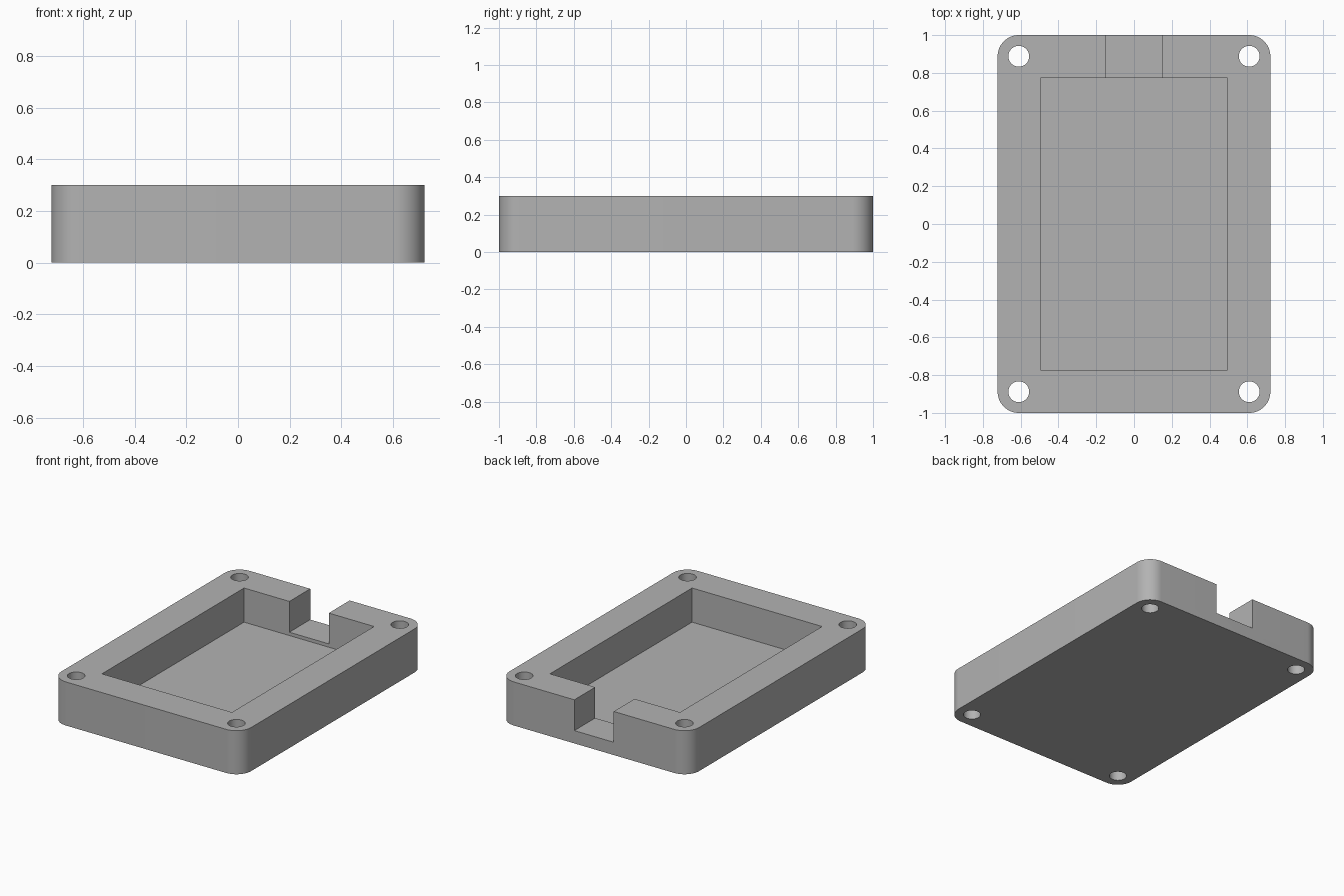
import bpy
import bmesh
from math import cos, sin, pi, radians

if "Cube" in bpy.data.objects:
    bpy.data.objects.remove(bpy.data.objects["Cube"], do_unlink=True)

HALF_X, HALF_Y, HEIGHT = 0.722, 1.0, 0.3
HOLE_X, HOLE_Y, HOLE_R = 0.61, 0.888, 0.055
CORNER_R = HALF_X - HOLE_X
POCKET_X, POCKET_Y, POCKET_FLOOR = 0.495, 0.773, 0.065
NOTCH_X, NOTCH_FLOOR = 0.15, 0.088

grey = bpy.data.materials.new("plain grey")
grey.use_nodes = True
colour = (0.45, 0.45, 0.45, 1)
grey.diffuse_color = colour
grey.node_tree.nodes["Principled BSDF"].inputs["Base Color"].default_value = colour


def arc(cx, cy, r, start, sweep, steps):
    return [(cx + r * cos(start + sweep * i / steps),
             cy + r * sin(start + sweep * i / steps)) for i in range(steps + 1)]


def rectangle(x0, x1, y0, y1):
    return [(x0, y0), (x1, y0), (x1, y1), (x0, y1)]


def prism(name, outline, z0, z1):
    """Extrude a flat counter-clockwise outline from z0 to z1."""
    bm = bmesh.new()
    face = bm.faces.new([bm.verts.new((x, y, z0)) for x, y in outline])
    top = bmesh.ops.extrude_face_region(bm, geom=[face])["geom"]
    for v in top:
        if isinstance(v, bmesh.types.BMVert):
            v.co.z = z1
    bmesh.ops.recalc_face_normals(bm, faces=bm.faces)
    mesh = bpy.data.meshes.new(name)
    bm.to_mesh(mesh)
    bm.free()
    mesh.materials.append(grey)
    obj = bpy.data.objects.new(name, mesh)
    bpy.context.collection.objects.link(obj)
    return obj


# Tray body with rounded corners
outline = []
for i, (sx, sy) in enumerate([(1, 1), (-1, 1), (-1, -1), (1, -1)]):
    outline += arc(sx * HOLE_X, sy * HOLE_Y, CORNER_R, i * pi / 2, pi / 2, 16)
tray = prism("tray_body", outline, 0, HEIGHT)

# Cutters: pocket, rear cable notch and four screw holes
above = HEIGHT + 0.1
cutters = [
    prism("pocket_cutter", rectangle(-POCKET_X, POCKET_X, -POCKET_Y, POCKET_Y),
          POCKET_FLOOR, above),
    prism("notch_cutter", rectangle(-NOTCH_X, NOTCH_X, POCKET_Y - 0.1, HALF_Y + 0.1),
          NOTCH_FLOOR, above),
]
for sx in (-1, 1):
    for sy in (-1, 1):
        circle = arc(sx * HOLE_X, sy * HOLE_Y, HOLE_R, 0, 2 * pi, 40)[:-1]
        cutters.append(prism("screw_hole_cutter", circle, -0.1, above))

bpy.ops.object.select_all(action="DESELECT")
bpy.context.view_layer.objects.active = tray
tray.select_set(True)
for cutter in cutters:
    mod = tray.modifiers.new(cutter.name, "BOOLEAN")
    mod.operation = "DIFFERENCE"
    mod.solver = "EXACT"
    mod.object = cutter
    bpy.ops.object.modifier_apply(modifier=mod.name)
    bpy.data.objects.remove(cutter, do_unlink=True)

# Smooth corners and hole walls, crisp edges elsewhere
bpy.ops.object.shade_smooth_by_angle(angle=radians(30))
